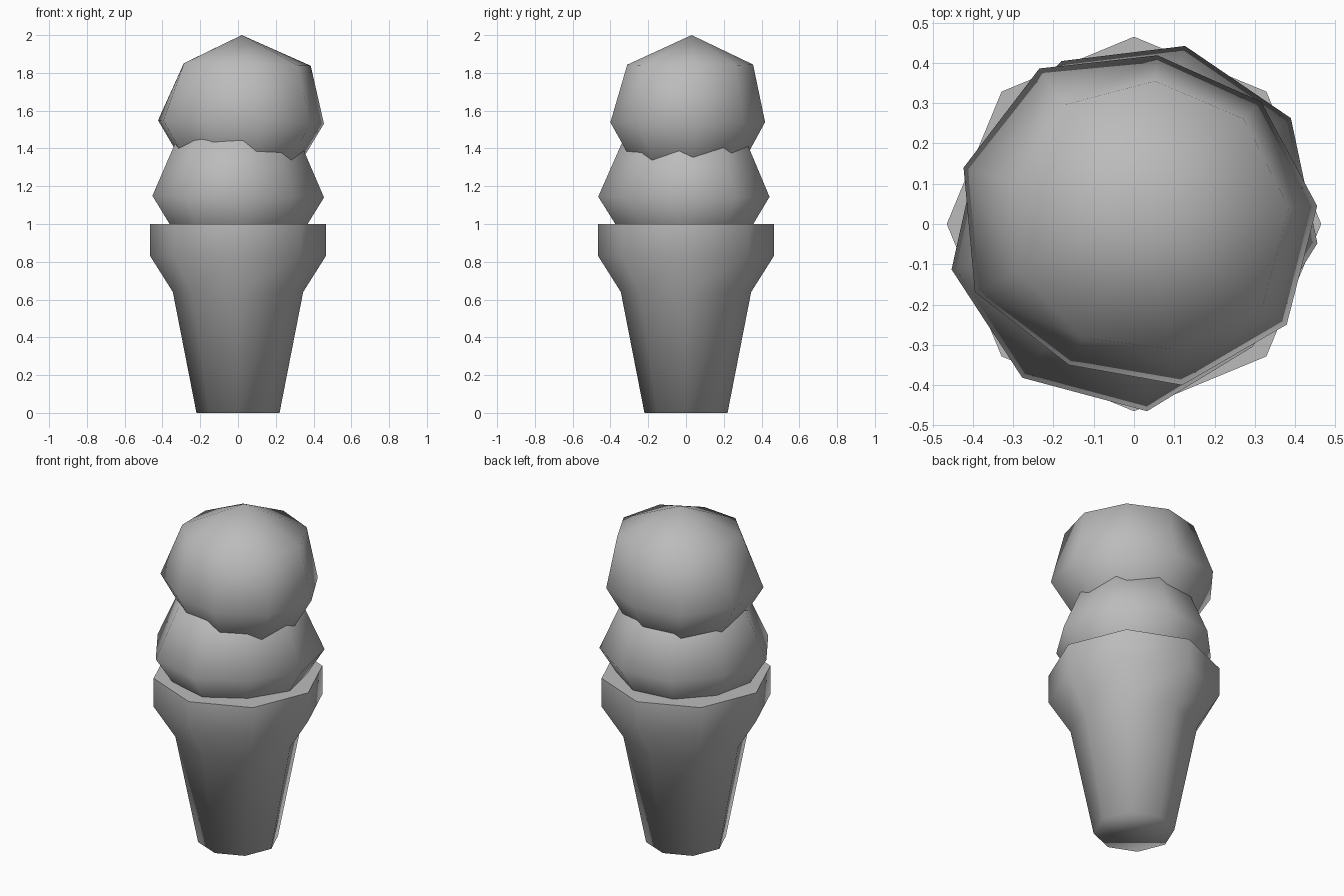
import bpy, bmesh
from math import cos, sin, radians

cube = bpy.data.objects.get("Cube")
if cube:
    bpy.data.objects.remove(cube)

GREY = (0.5, 0.5, 0.5, 1)
mat = bpy.data.materials.new("plain grey")
mat.use_nodes = True
mat.diffuse_color = GREY
mat.node_tree.nodes["Principled BSDF"].inputs["Base Color"].default_value = GREY


def ring(bm, radii, z, start, centre=(0, 0), tilt=0):
    """One horizontal loop of vertices, one radius per corner."""
    verts = []
    for i, r in enumerate(radii):
        a = radians(start + i * 360 / len(radii))
        x, y = r * cos(a), r * sin(a)
        verts.append(bm.verts.new((x + centre[0], y + centre[1], z + tilt * x)))
    return verts


def bridge(bm, low, high):
    n = len(low)
    for i in range(n):
        j = (i + 1) % n
        bm.faces.new((low[i], low[j], high[j], high[i]))


def fan(bm, loop, tip, up):
    v = bm.verts.new(tip)
    n = len(loop)
    for i in range(n):
        a, b = loop[i], loop[(i + 1) % n]
        bm.faces.new((a, b, v) if up else (b, a, v))


def finish(bm, name):
    bmesh.ops.recalc_face_normals(bm, faces=bm.faces)
    for f in bm.faces:
        f.smooth = True
    mesh = bpy.data.meshes.new(name)
    bm.to_mesh(mesh)
    bm.free()
    mesh.materials.append(mat)
    obj = bpy.data.objects.new(name, mesh)
    bpy.context.collection.objects.link(obj)


def scoop(name, start, centre, mid_z, middle, upper, upper_z, tip, tilt):
    """Uneven nine-sided ball with three loops and two poles."""
    bm = bmesh.new()
    low = ring(bm, [r * 0.69 for r in middle], mid_z - 0.23, start, centre, tilt)
    mid = ring(bm, middle, mid_z, start, centre, tilt)
    top = ring(bm, upper, upper_z, start, centre, tilt)
    bridge(bm, low, mid)
    bridge(bm, mid, top)
    fan(bm, top, tip, True)
    fan(bm, low, (centre[0], centre[1], mid_z - 0.38), False)
    finish(bm, name)


# Eight-sided wafer cup, rounded shading with a crisp rim
bm = bmesh.new()
loops = [ring(bm, [r] * 8, z, 0)
         for r, z in ((0.22, 0), (0.345, 0.64), (0.465, 0.83), (0.465, 1.0))]
for low, high in zip(loops, loops[1:]):
    bridge(bm, low, high)
bm.faces.new(loops[0][::-1])
rim = bm.faces.new(loops[-1])
for e in rim.edges:
    e.smooth = False
finish(bm, "wafer_cup")

# Lower scoop
lower = [0.458, 0.47, 0.46, 0.443, 0.43, 0.467, 0.472, 0.466, 0.424]
scoop("lower_scoop", -6, (0, 0), 1.145, lower,
      [r * 0.72 for r in lower], 1.44, (0, 0, 1.6), -0.01)

# Upper scoop
scoop("upper_scoop", 4, (0.016, 0.014), 1.54,
      [0.44, 0.417, 0.407, 0.449, 0.457, 0.45, 0.405, 0.427, 0.449],
      [0.37, 0.356, 0.343, 0.34, 0.315, 0.33, 0.33, 0.335, 0.374],
      1.845, (0.02, 0.03, 2.0), -0.02)
